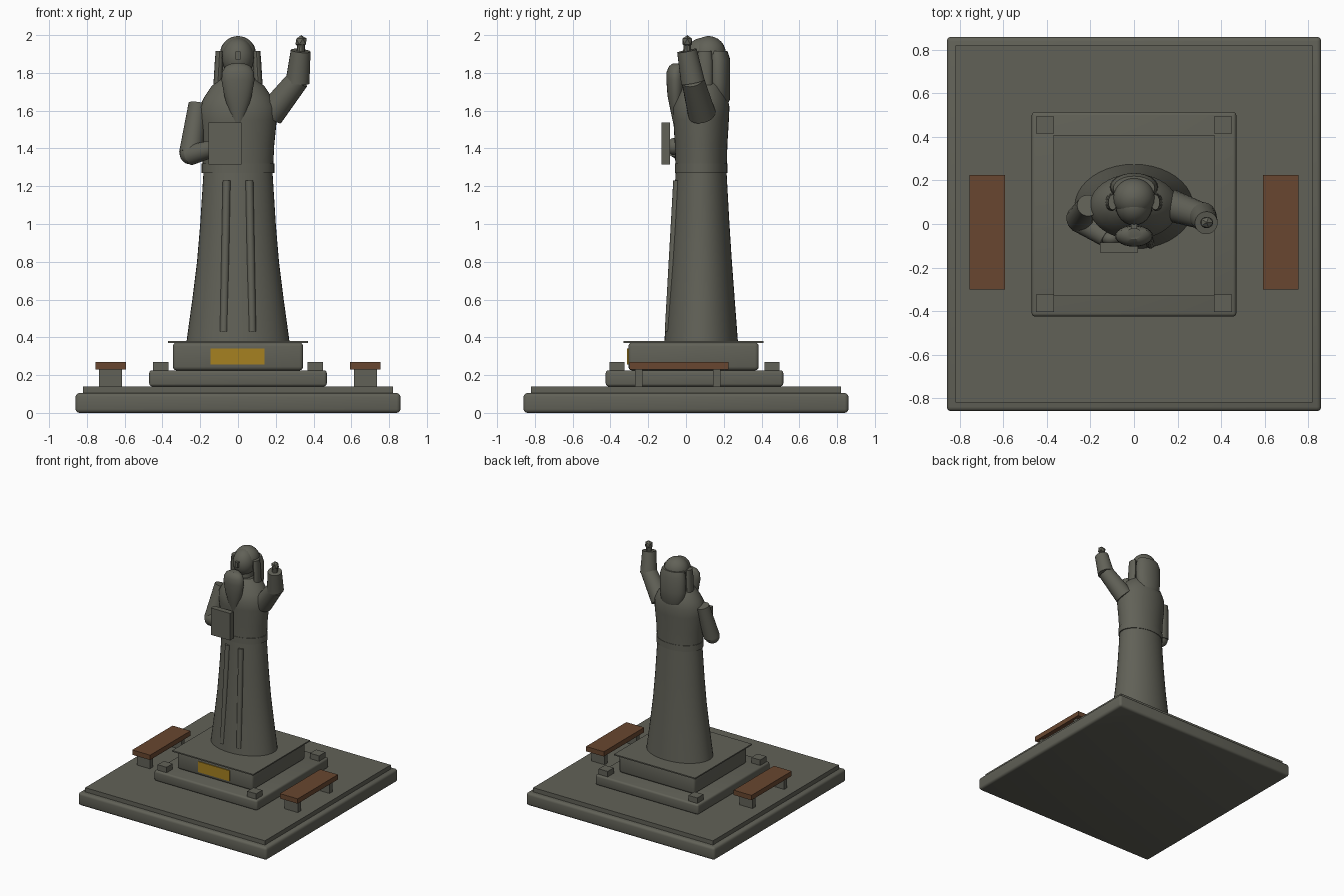
import bpy, bmesh, math
from mathutils import Vector

cube = bpy.data.objects.get("Cube")
if cube:
    bpy.data.objects.remove(cube, do_unlink=True)


def material(name, rgb):
    m = bpy.data.materials.new(name)
    m.use_nodes = True
    m.diffuse_color = (*rgb, 1)
    m.node_tree.nodes["Principled BSDF"].inputs["Base Color"].default_value = (*rgb, 1)
    return m


STONE = material("weathered stone", (0.12, 0.12, 0.096))
WOOD = material("bench wood", (0.14, 0.062, 0.029))
BRASS = material("brass", (0.38, 0.22, 0.015))


def finish(name, bm, mat, smooth=True):
    bmesh.ops.recalc_face_normals(bm, faces=bm.faces[:])
    mesh = bpy.data.meshes.new(name)
    bm.to_mesh(mesh)
    bm.free()
    mesh.materials.append(mat)
    ob = bpy.data.objects.new(name, mesh)
    bpy.context.collection.objects.link(ob)
    if smooth:
        bpy.ops.object.select_all(action="DESELECT")
        ob.select_set(True)
        bpy.context.view_layer.objects.active = ob
        bpy.ops.object.shade_smooth_by_angle(angle=math.radians(35))
    return ob


def box(name, x, y, z, mat=STONE, bevel=0):
    """Box from (min, max) ranges on each axis."""
    bm = bmesh.new()
    bmesh.ops.create_cube(bm, size=1)
    for v in bm.verts:
        for i, (lo, hi) in enumerate((x, y, z)):
            v.co[i] = hi if v.co[i] > 0 else lo
    if bevel:
        bmesh.ops.bevel(bm, geom=bm.edges[:], offset=bevel, segments=3,
                        profile=0.5, affect="EDGES")
    return finish(name, bm, mat, bool(bevel))


def loft(name, rings, sides=32):
    """Skin elliptical rings given as (z, x, y, x radius, y radius)."""
    bm = bmesh.new()
    loops = []
    for z, cx, cy, rx, ry in rings:
        angles = [math.tau * i / sides for i in range(sides)]
        loops.append([bm.verts.new((cx + rx * math.cos(a), cy + ry * math.sin(a), z))
                      for a in angles])
    for a, b in zip(loops, loops[1:]):
        for i in range(sides):
            j = (i + 1) % sides
            bm.faces.new((a[i], a[j], b[j], b[i]))
    bm.faces.new(loops[0][::-1])
    bm.faces.new(loops[-1])
    return finish(name, bm, STONE)


def limb(name, start, end, r1, r2, sides=20):
    """Tapered cylinder between two points."""
    a, b = Vector(start), Vector(end)
    bm = bmesh.new()
    bmesh.ops.create_cone(bm, cap_ends=True, segments=sides, radius1=r1, radius2=r2,
                          depth=(b - a).length)
    turn = (b - a).to_track_quat("Z", "Y")
    for v in bm.verts:
        v.co = turn @ v.co + (a + b) / 2
    return finish(name, bm, STONE)


def ball(name, centre, radii, low_poly=False):
    bm = bmesh.new()
    if low_poly:
        bmesh.ops.create_icosphere(bm, subdivisions=1, radius=1)
    else:
        bmesh.ops.create_uvsphere(bm, u_segments=24, v_segments=14, radius=1)
    for v in bm.verts:
        v.co = Vector([c + r * p for c, r, p in zip(centre, radii, v.co)])
    return finish(name, bm, STONE, not low_poly)


# Stepped plaza and pedestal
box("plaza_base", (-.86, .86), (-.86, .86), (0, .105), bevel=.02)
box("plaza_step", (-.82, .82), (-.82, .82), (.1, .14))
box("pedestal_lower", (-.47, .47), (-.425, .515), (.14, .225), bevel=.015)
box("pedestal_upper", (-.345, .345), (-.305, .385), (.225, .372), bevel=.02)
box("pedestal_cap", (-.37, .37), (-.33, .41), (.37, .38))
box("plaque", (-.145, .14), (-.312, -.304), (.255, .342), BRASS)

# Corner blocks and benches, mirrored left and right
for side, s in (("left", 1), ("right", -1)):
    def span(lo, hi):
        return tuple(sorted((s * lo, s * hi)))
    for end, y in (("front", -.365), ("back", .455)):
        box(f"corner_block_{end}_{side}", span(.368, .45), (y - .04, y + .04), (.22, .27))
    box(f"bench_seat_{side}", span(.592, .755), (-.3, .225), (.23, .27), WOOD)
    for end, y in (("front", -.25), ("back", .163)):
        box(f"bench_leg_{end}_{side}", span(.615, .735), (y - .02, y + .02), (.14, .23))

# Robe, belt and torso
loft("robe", [(.375, 0, .08, .273, .195), (.6, 0, .08, .242, .178),
              (.8, 0, .08, .217, .163), (1, 0, .08, .2, .15),
              (1.27, 0, .08, .183, .135)], 40)
loft("belt", [(1.27, 0, .08, .192, .139), (1.32, 0, .08, .192, .139)], 40)
loft("torso", [(1.3, 0, .08, .186, .136), (1.42, 0, .08, .192, .139),
               (1.55, 0, .08, .205, .147), (1.62, 0, .08, .205, .15),
               (1.67, 0, .085, .18, .135), (1.73, 0, .09, .14, .11),
               (1.77, 0, .09, .09, .08)], 40)
for side, s in (("left", 1), ("right", -1)):
    limb(f"robe_fold_{side}", (s * .075, -.092, .43), (s * .06, -.047, 1.23), .021, .021, 12)

# Head, cap and hair
loft("neck", [(1.73, 0, .09, .065, .065), (1.85, 0, .09, .06, .06)], 20)
ball("head", (0, .085, 1.88), (.085, .092, .105))
loft("cap", [(1.9, 0, .12, .096, .092)] +
     [(1.9 + .095 * math.sin(t), 0, .12, .096 * math.cos(t), .092 * math.cos(t))
      for t in (.25, .5, .75, 1, 1.25, 1.5)], 24)
loft("back_hair", [(1.635, 0, .18, .075, .04), (1.66, 0, .175, .098, .058),
                   (1.75, 0, .17, .112, .064), (1.87, 0, .17, .108, .064),
                   (1.915, 0, .165, .095, .055)], 24)
for side, s in (("left", 1), ("right", -1)):
    loft(f"side_hair_{side}", [(1.68, s * .108, .1, .02, .035), (1.74, s * .107, .1, .023, .04),
                               (1.86, s * .1, .1, .023, .04), (1.915, s * .098, .1, .02, .035)], 16)

# Face
box("nose", (-.013, .013), (-.022, .02), (1.87, 1.913))
loft("beard", [(1.53, 0, -.045, .022, .022), (1.6, 0, -.05, .05, .032),
               (1.68, 0, -.055, .073, .043), (1.76, 0, -.055, .087, .049),
               (1.805, 0, -.055, .084, .048), (1.835, 0, -.05, .066, .04),
               (1.85, 0, -.045, .035, .025)], 24)

# Raised left arm
elbow = (.318, .035, 1.765)
limb("upper_arm_left", (.17, .085, 1.58), elbow, .074, .06)
limb("forearm_left", (.315, .037, 1.75), (.332, .005, 1.917), .064, .053)
limb("wrist_left", (.332, .006, 1.9), (.334, .006, 1.95), .023, .02, 10)
ball("hand_left", (.334, .007, 1.966), (.034, .03, .034), low_poly=True)

# Right arm folded across the body, holding a book
limb("upper_arm_right", (-.212, .085, 1.635), (-.25, .025, 1.375), .05, .062)
ball("elbow_right", (-.253, .02, 1.372), (.056, .056, .056))
limb("forearm_right", (-.255, .018, 1.365), (-.13, -.06, 1.4), .055, .045)
ball("hand_right", (-.105, -.065, 1.41), (.045, .035, .045))
box("book", (-.157, .018), (-.13, -.085), (1.315, 1.537))
